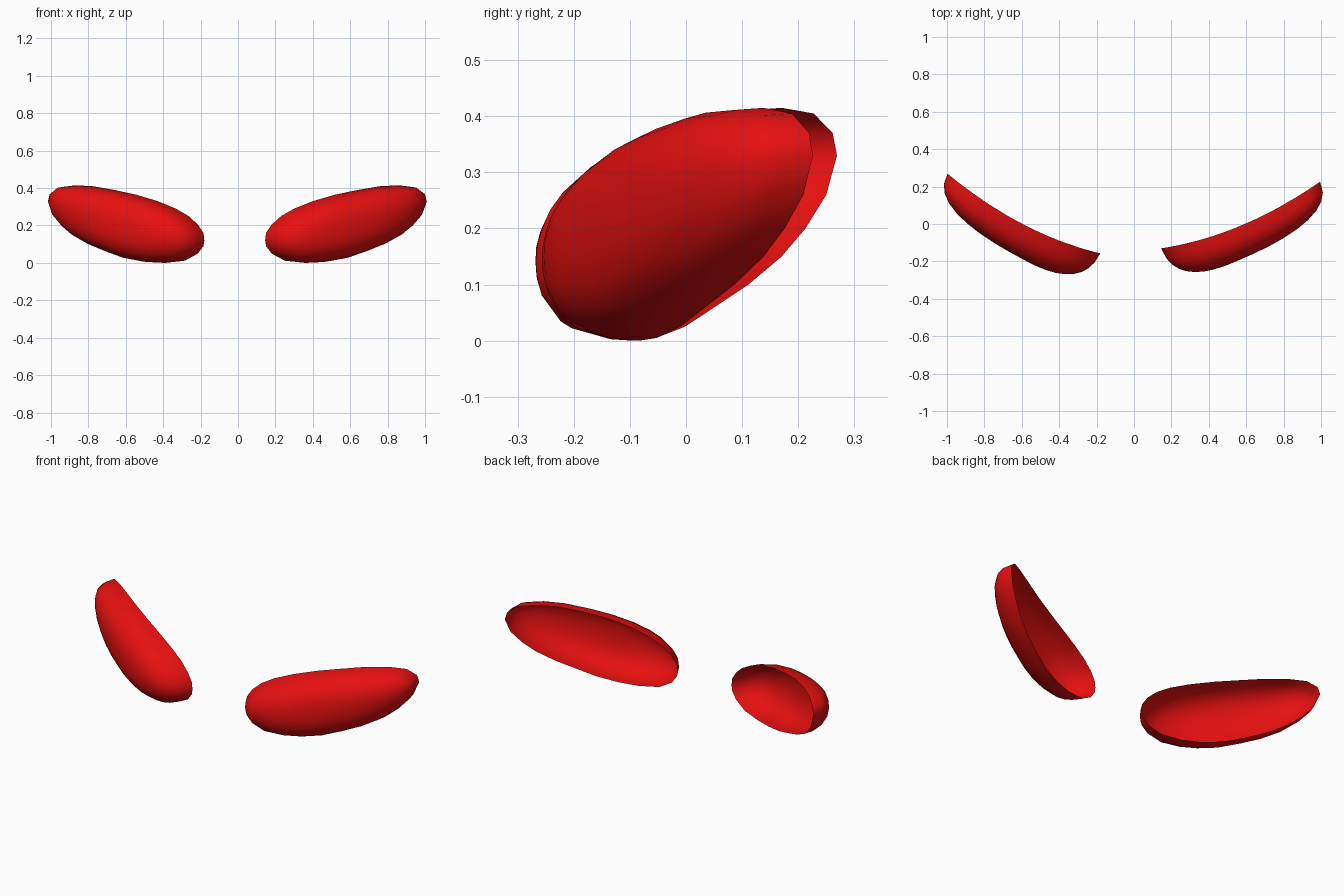
import bpy
import bmesh
import math
from mathutils import Matrix, Vector

cube = bpy.data.objects.get("Cube")
if cube:
    bpy.data.objects.remove(cube, do_unlink=True)

# Single glossy red
red = bpy.data.materials.new("bright_red")
red.use_nodes = True
colour = (0.8, 0.005, 0.005, 1.0)
red.diffuse_color = colour
red.node_tree.nodes["Principled BSDF"].inputs["Base Color"].default_value = colour

# Slanted egg outline of the open rim, seen from the front (x, z)
OUTLINE = [
    (.145, .12), (.15, .09), (.18, .05), (.25, .012), (.36, 0), (.46, .005),
    (.57, .025), (.67, .06), (.77, .1), (.86, .15), (.92, .2), (.97, .26),
    (.995, .33), (.985, .37), (.94, .405), (.86, .415), (.76, .41), (.64, .39),
    (.52, .365), (.4, .33), (.3, .29), (.23, .25), (.18, .205), (.15, .16),
]
INNER_END = Vector((.145, -.13, 0))
OUTER_END = Vector((1.0, .23, 0))
DEPTH = 0.22
RINGS = 9
FULLNESS = 2.5


def rim_y(x):
    """Backward sweep of the rim."""
    return -.13 + .282 * (x - .145) + .3225 * (x - .145) * (x - .57)


def build_shell(name, mirrored=False):
    along = (OUTER_END - INNER_END).normalized()
    outward = Vector((-along.y * -1, -along.x, 0))
    centre = INNER_END + along * .33 + Vector((0, 0, .18))
    bm = bmesh.new()

    # Concentric rings shrink from the rim to the crown of the bulge
    rings = []
    for k in range(RINGS):
        r = math.cos(k / RINGS * math.pi / 2)
        bulge = (1 - r ** FULLNESS) ** (1 / FULLNESS)
        ring = []
        for x, z in OUTLINE:
            rim = Vector((x, rim_y(x), z))
            bow = (rim - INNER_END).dot(outward)
            flat = centre.lerp(rim - outward * bow, r)
            ring.append(bm.verts.new(flat + outward * (bow + (DEPTH - bow) * bulge)))
        rings.append(ring)
    crown = bm.verts.new(centre + outward * DEPTH)

    n = len(OUTLINE)
    for outer, inner in zip(rings, rings[1:]):
        for i in range(n):
            j = (i + 1) % n
            bm.faces.new((outer[i], outer[j], inner[j], inner[i]))
    for i in range(n):
        bm.faces.new((rings[-1][i], rings[-1][(i + 1) % n], crown))

    # The opposite shell is mirrored and swung slightly further back
    if mirrored:
        swing = (Matrix.Translation((-.18, -.157, 0))
                 @ Matrix.Rotation(math.radians(-4.8), 4, "Z")
                 @ Matrix.Scale(-1, 4, (1, 0, 0))
                 @ Matrix.Translation(-INNER_END))
        bm.transform(swing)
        bmesh.ops.reverse_faces(bm, faces=bm.faces[:])

    for face in bm.faces:
        face.smooth = True
    mesh = bpy.data.meshes.new(name)
    bm.to_mesh(mesh)
    bm.free()
    mesh.materials.append(red)
    obj = bpy.data.objects.new(name, mesh)
    bpy.context.collection.objects.link(obj)
    return obj


build_shell("left_shell")
build_shell("right_shell", mirrored=True)
